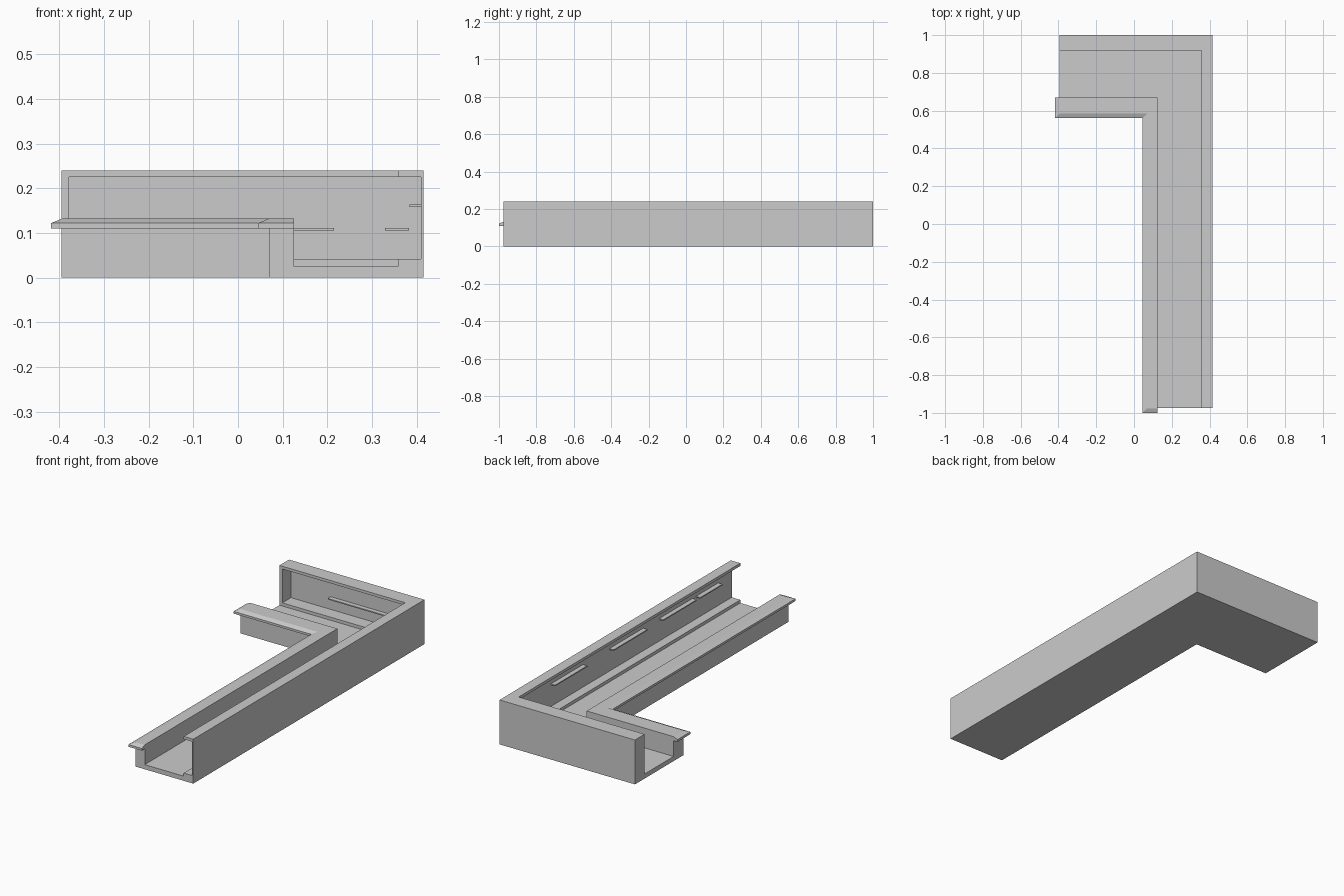
import bpy, bmesh

if "Cube" in bpy.data.objects:
    bpy.data.objects.remove(bpy.data.objects["Cube"])


def make_object(name, rings):
    """Loft closed rings of points and cap both ends."""
    bm = bmesh.new()
    loops = [[bm.verts.new(p) for p in ring] for ring in rings]
    n = len(loops[0])
    for a, b in zip(loops, loops[1:]):
        for i in range(n):
            j = (i + 1) % n
            bm.faces.new((a[i], a[j], b[j], b[i]))
    bm.faces.new(loops[0])
    bm.faces.new(loops[-1])
    bmesh.ops.recalc_face_normals(bm, faces=bm.faces)
    mesh = bpy.data.meshes.new(name)
    bm.to_mesh(mesh)
    bm.free()
    obj = bpy.data.objects.new(name, mesh)
    bpy.context.collection.objects.link(obj)
    return obj


def box(name, x0, x1, y0, y1, z0, z1):
    return make_object(name, [[(x0, y0, z), (x1, y0, z), (x1, y1, z), (x0, y1, z)]
                              for z in (z0, z1)])


RIGHT, BACK, LEFT, FRONT = 0.415, 1.0, -0.395, -0.975

# Trough body: one section (x on long leg, y on short leg, z) swept round a mitred corner
section = [
    (RIGHT, BACK, 0), (RIGHT, BACK, 0.24),          # outer face
    (0.358, 0.918, 0.24), (0.358, 0.918, 0.225),    # top lip
    (0.409, 0.992, 0.225), (0.409, 0.992, 0.042),   # recessed panel
    (0.358, 0.918, 0.042), (0.358, 0.918, 0.025),   # ledge
    (0.125, 0.67, 0.025), (0.125, 0.67, 0.112),     # floor and low wall
    (0.07, 0.585, 0.112), (0.07, 0.585, 0),
]
make_object("trough_body", [
    [(x, FRONT, z) for x, y, z in section],
    [(x, y, z) for x, y, z in section],
    [(LEFT, y, z) for x, y, z in section],
])

# End block closing the recess of the short leg
box("recess_end_block", LEFT, -0.378, 0.918, 0.993, 0.04, 0.227)


# Cap rail on the low wall, overhanging and chamfered on its outer edges
def cap_ring(inset, z):
    x, y = 0.045 + inset, 0.56 + inset
    left, front = -0.418 + inset, -1 + inset
    return [(left, y, z), (x, y, z), (x, front, z),
            (0.125, front, z), (0.125, 0.67, z), (left, 0.67, z)]


make_object("cap_rail", [cap_ring(0, 0.11), cap_ring(0, 0.122), cap_ring(0.024, 0.132)])

# Small shelves on the long wall
for i, (y0, y1) in enumerate([(0.295, 0.57), (-0.22, 0.07), (-0.64, -0.355), (-0.86, -0.67)]):
    box(f"side_shelf_{i + 1}", 0.384, 0.411, y0, y1, 0.158, 0.164)

# Small shelves on the back wall
for i, (x0, x1) in enumerate([(-0.14, 0.215), (0.329, 0.383)]):
    box(f"back_shelf_{i + 1}", x0, x1, 0.967, 0.994, 0.105, 0.111)
